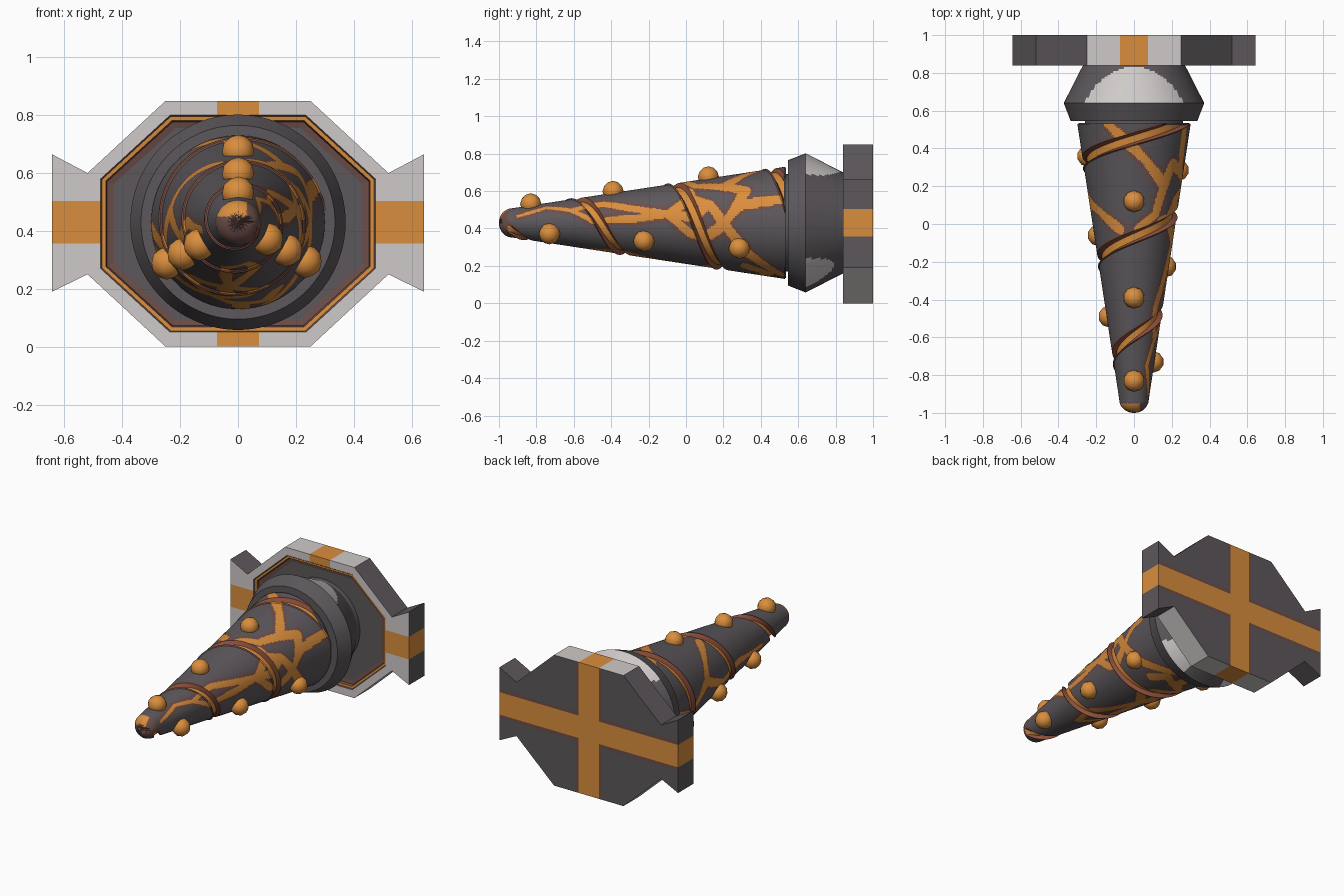
import bpy, bmesh, math
from mathutils import Vector

if "Cube" in bpy.data.objects:
    bpy.data.objects.remove(bpy.data.objects["Cube"])

AX = 0.43            # height of the drill axis
PITCH = 0.52


def mat(name, r, g, b):
    m = bpy.data.materials.new(name)
    m.diffuse_color = (r, g, b, 1)
    m.use_nodes = True
    m.node_tree.nodes["Principled BSDF"].inputs["Base Color"].default_value = m.diffuse_color
    return m


MATS = [mat("dark_grey", .108, .096, .105), mat("orange", .70, .27, .047),
        mat("light_grey", .62, .59, .58), mat("rust_red", .27, .08, .045),
        mat("dark_brown", .15, .075, .065)]
DARK, ORANGE, LIGHT, RUST, BROWN = range(5)


def finish(bm, name, rule, smooth=None):
    bmesh.ops.remove_doubles(bm, verts=bm.verts, dist=1e-5)
    bmesh.ops.recalc_face_normals(bm, faces=bm.faces)
    bm.normal_update()
    for f in bm.faces:
        f.material_index = rule(f.calc_center_median(), f.normal)
    me = bpy.data.meshes.new(name)
    bm.to_mesh(me)
    bm.free()
    for m in MATS:
        me.materials.append(m)
    ob = bpy.data.objects.new(name, me)
    bpy.context.collection.objects.link(ob)
    if smooth:
        bpy.ops.object.select_all(action='DESELECT')
        ob.select_set(True)
        bpy.context.view_layer.objects.active = ob
        bpy.ops.object.shade_smooth_by_angle(angle=math.radians(smooth))
    return ob


def prism(layers):
    """Closed solid through (y, outline) layers with equal point counts."""
    bm = bmesh.new()
    rows = [[bm.verts.new((x, y, z)) for x, z in pts] for y, pts in layers]
    n = len(rows[0])
    for a, b in zip(rows, rows[1:]):
        for i in range(n):
            bm.faces.new((a[i], a[(i + 1) % n], b[(i + 1) % n], b[i]))
    bm.faces.new(rows[0])
    bm.faces.new(rows[-1])
    return bm


def ring(r, n):
    return [(r * math.cos(math.pi / 2 + 2 * math.pi * i / n),
             AX + r * math.sin(math.pi / 2 + 2 * math.pi * i / n)) for i in range(n)]


# ---- drill body: spiral strip with a groove between the turns
def radius(y):
    if y < -.93:
        return .078 * math.sqrt(max(0, 1 - ((-.93 - y) / .07) ** 2))
    return .078 + (y + .93) * .152


# glowing veins as (angle, y) paths: right side (copied underneath), top, left
RIGHT = [[(33, -.62), (42, -.45), (27, -.3), (13, -.1), (36, .03), (24, .13), (0, .2)],
         [(33, -.62), (4, -.5), (7, -.3), (13, -.1), (-15, .02), (-20, .1), (-2, .2)],
         [(13, -.1), (8, .02), (24, .13)], [(36, .03), (50, .02)],
         [(0, .2), (22, .3), (25, .52)], [(0, .2), (-38, .34), (-70, .52)],
         [(10, .24), (40, .32), (50, .2)]]
OTHER = [[(118, .53), (90, .4), (62, .26), (50, .2), (60, .05), (85, -.03)],
         [(170, .12), (140, .06), (110, -.03)],
         [(170, .12), (200, .3), (185, .52)], [(170, .12), (195, -.1), (180, -.3), (192, -.6)],
         [(33, -.62), (50, -.75), (25, -.9)]]
SEGS = [(a[0] + t, a[1] + s, b[0] + t, b[1] + s)
        for paths, t, s in ((RIGHT, 0, 0), (RIGHT, -110, .12), (OTHER, 0, 0))
        for p in paths for a, b in zip(p, p[1:])]


def vein_distance(ang, y):
    best, r = 9, max(radius(y), .04)
    s = math.radians(1) * r
    for a1, y1, a2, y2 in SEGS:
        if y < min(y1, y2) - .07 or y > max(y1, y2) + .07:
            continue
        da = ((ang - a1 + 180) % 360 - 180) * s
        ex, ey, py = (a2 - a1) * s, y2 - y1, y - y1
        t = max(0, min(1, (da * ex + py * ey) / (ex * ex + ey * ey)))
        best = min(best, math.hypot(da - t * ex, py - t * ey))
    return best


def body_colour(c, n):
    ang = math.degrees(math.atan2(c.z - AX, c.x))
    v = (c.y + .1 - PITCH * (90 - ang) / 360) % PITCH
    if c.y > -.95 and v < .064:
        return ORANGE if .014 < v < .046 else RUST
    if c.y < -.95:
        return ORANGE if c.z > AX + .02 and c.x < .03 else BROWN
    # veins swell and thin out along their length
    wobble = 1 + .15 * math.sin(17 * c.y + ang * .07)
    w = (.008 + .018 * max(0, min(1, c.y + .9))) * wobble
    d = vein_distance(ang, c.y)
    if d < w:
        return ORANGE
    if d < w + .018 or v < .074 or v > PITCH - .008:
        return BROWN
    return DARK


M = 180
offs = [0, .012, .031, .05, .064] + [.064 + (PITCH - .064) * i / 72 for i in range(1, 73)]
bm = bmesh.new()
prev = None
for k in range(int(-2.8 * M), int(1.35 * M)):
    th = math.pi / 2 - 2 * math.pi * k / M
    row = []
    for v in offs:
        y = max(-1, min(.53, -.1 + PITCH * k / M + v))
        r = radius(y)
        fade = max(0, min(1, (y + .97) / .1))
        if .005 < v < .06:
            r -= .022 * fade
        elif v < .001 or v > PITCH - .001:
            r += .006 * fade
        row.append(bm.verts.new((r * math.cos(th), y, AX + r * math.sin(th))))
    if prev:
        for j in range(len(offs) - 1):
            q = (prev[j], prev[j + 1], row[j + 1], row[j])
            ys = [p.co.y for p in q]
            if max(ys) - min(ys) > 1e-6:
                bm.faces.new(q)
    prev = row
finish(bm, "drill_body", body_colour, 30)

# ---- neck behind the drill
finish(prism([(.525, ring(.295, 48)), (.535, ring(.295, 48)), (.535, ring(.26, 48)),
              (.57, ring(.26, 48))]), "neck", lambda c, n: DARK, 30)


# ---- collar with three polished patches
def collar_colour(c, n):
    if c.y < .64 or c.y > .835:
        return DARK
    ang = math.degrees(math.atan2(c.z - AX, c.x))
    for centre, half, top in ((90, 44, .19), (-50, 18, .15), (-130, 18, .15)):
        d = ((ang - centre + 180) % 360 - 180) / half
        if d * d + ((c.y - .64) / top) ** 2 < 1:
            return LIGHT
    return DARK


layers = [(.545, ring(.335, 128)), (.64, ring(.372, 128))]
layers += [(.64 + .01 * i, ring(.372 - .0051 * i, 128)) for i in range(1, 21)]
layers += [(.89, ring(.27, 128))]
finish(prism(layers), "collar", collar_colour, 20)

# ---- winged mounting plate with a recessed front
half = [(.25, .85), (.52, .60), (.643, .665), (.643, .19), (.52, .25), (.25, 0)]
outline = half + [(-x, z) for x, z in reversed(half)]


def octagon(d):
    h = [(.235 - d * .4, .80 - d), (.475 - d, .58 - d * .4),
         (.475 - d, .27 + d * .4), (.235 - d * .4, .05 + d)]
    return h + [(-x, z) for x, z in reversed(h)]


plate = finish(prism([(.84, outline), (1, outline)]), "plate_blank", lambda c, n: DARK)
cutter = finish(prism([(.80, octagon(0)), (.84, octagon(0)), (.846, octagon(.005)),
                       (.847, octagon(.018)), (.864, octagon(.023)), (.868, octagon(.045))]),
                "recess_cutter", lambda c, n: DARK)
cutter.hide_render = True
mod = plate.modifiers.new("recess", 'BOOLEAN')
mod.object = cutter
mod.solver = 'EXACT'
ev = plate.evaluated_get(bpy.context.evaluated_depsgraph_get())
bm = bmesh.new()
bm.from_mesh(ev.to_mesh())
bpy.data.objects.remove(plate)
bpy.data.objects.remove(cutter)
# cut lines for the painted cross
for d in (-.095, -.073, .073, .095):
    for co, no in (((d, 0, 0), (1, 0, 0)), ((0, 0, AX + d), (0, 0, 1))):
        bmesh.ops.bisect_plane(bm, geom=bm.verts[:] + bm.edges[:] + bm.faces[:],
                               plane_co=Vector(co), plane_no=Vector(no), dist=1e-6)


def plate_colour(c, n):
    d = min(abs(c.x), abs(c.z - AX))
    inside = .04 < c.z < .81 and abs(c.x) < .48
    if inside and .8405 < c.y < .88:
        if abs(n.y) < .9:
            return BROWN
        return ORANGE if c.y < .855 else BROWN if c.y < .8678 else DARK
    if d < .073:
        return ORANGE
    if c.y > .99:
        return BROWN if d < .095 else DARK
    if c.y < .842 or abs(n.z) > .95:
        return LIGHT
    # lower slopes are pale, everything else on the edge is dark
    return LIGHT if c.z < .25 and n.z < -.4 and abs(c.x) < .52 else DARK


finish(bm, "mounting_plate", plate_colour)

# ---- three rows of studs following the screw
for side, ang, ys in (("top", 90, (.12, -.39, -.83)), ("right", -30, (.285, -.225, -.73)),
                      ("left", 210, (.36, -.06, -.49))):
    for i, y in enumerate(ys):
        a, r = math.radians(ang), radius(y) + .008
        bm = bmesh.new()
        bmesh.ops.create_icosphere(bm, subdivisions=2, radius=.057)
        bmesh.ops.translate(bm, verts=bm.verts,
                            vec=(r * math.cos(a), y, AX + r * math.sin(a)))
        finish(bm, "stud_%s_%d" % (side, i + 1), lambda c, n: ORANGE, 60)
